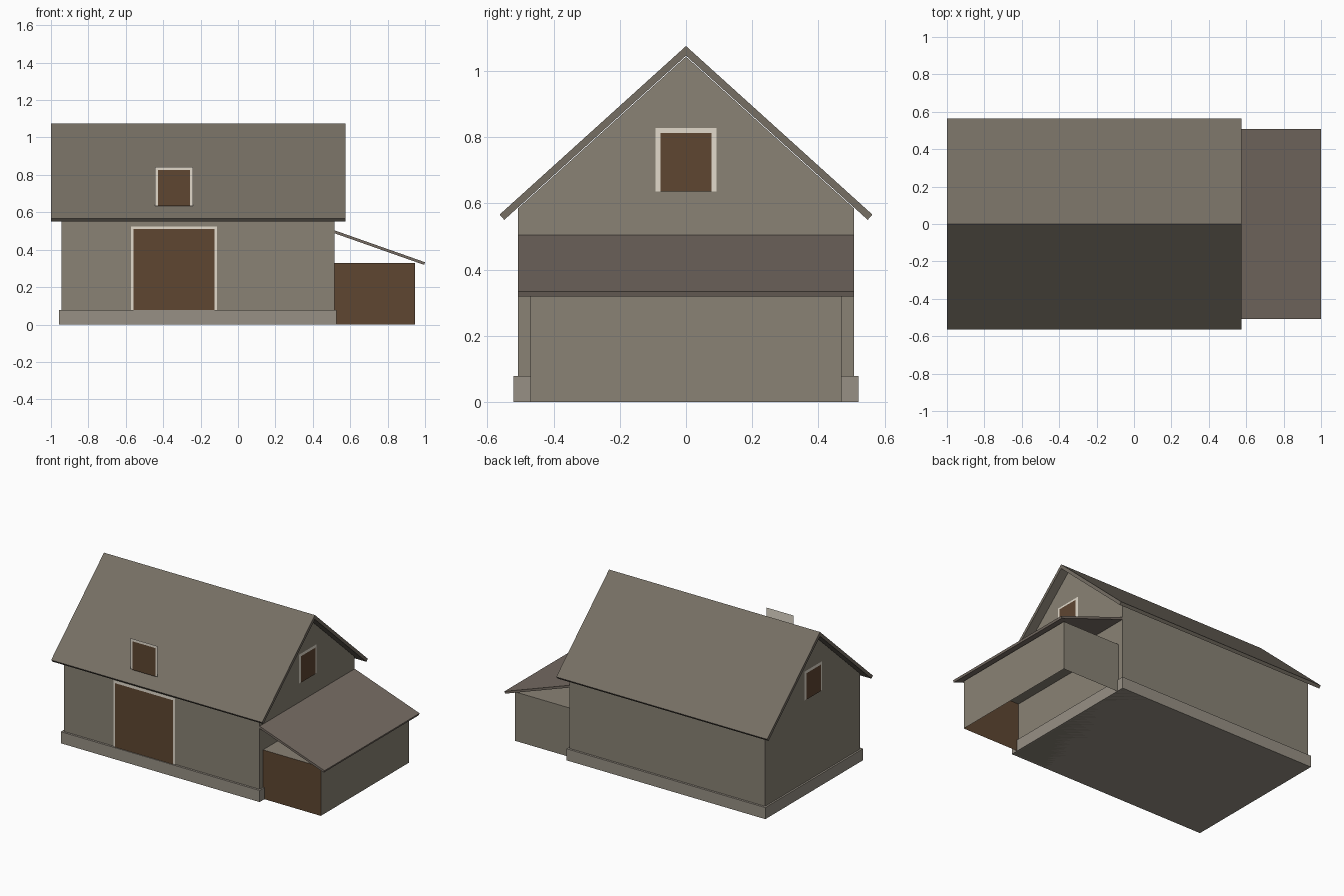
import bpy, bmesh
from mathutils import Vector

if "Cube" in bpy.data.objects:
    bpy.data.objects.remove(bpy.data.objects["Cube"])


def material(name, r, g, b):
    m = bpy.data.materials.new(name)
    m.diffuse_color = (r, g, b, 1)
    m.use_nodes = True
    m.node_tree.nodes["Principled BSDF"].inputs["Base Color"].default_value = m.diffuse_color
    return m


WALL = material("wall_plaster", 0.252, 0.225, 0.178)
STONE = material("base_stone", 0.310, 0.280, 0.232)
ROOF = material("roof_tile", 0.181, 0.158, 0.127)
SHED_ROOF = material("shed_roof_tile", 0.182, 0.150, 0.125)
WOOD = material("door_wood", 0.112, 0.061, 0.031)
TRIM = material("trim", 0.76, 0.70, 0.60)


def finish(name, bm, mat):
    mesh = bpy.data.meshes.new(name)
    bm.to_mesh(mesh)
    bm.free()
    mesh.materials.append(mat)
    obj = bpy.data.objects.new(name, mesh)
    bpy.context.collection.objects.link(obj)
    return obj


def sheet(name, points, mat):
    bm = bmesh.new()
    bm.faces.new([bm.verts.new(p) for p in points])
    return finish(name, bm, mat)


def prism(name, points, sweep, mat):
    """Extrude a planar outline along a vector."""
    bm = bmesh.new()
    face = bm.faces.new([bm.verts.new(p) for p in points])
    out = bmesh.ops.extrude_face_region(bm, geom=[face], use_keep_orig=True)
    verts = [v for v in out["geom"] if isinstance(v, bmesh.types.BMVert)]
    bmesh.ops.translate(bm, verts=verts, vec=Vector(sweep))
    bmesh.ops.recalc_face_normals(bm, faces=bm.faces)
    return finish(name, bm, mat)


def opening(name, centre, normal, half_w, z0, z1):
    """Flat trim panel with a slightly smaller wooden panel in front of it."""
    n = Vector(normal)
    side = Vector((0, 0, 1)).cross(n)
    for part, inset, gap, mat in (("frame", 0, 0.004, TRIM), ("panel", 0.015, 0.008, WOOD)):
        c = Vector(centre) + n * gap
        w = half_w - inset
        corners = [(-w, z0), (w, z0), (w, z1 - inset), (-w, z1 - inset)]
        sheet(f"{name}_{part}", [c + side * s + Vector((0, 0, z)) for s, z in corners], mat)


# Main house body with gables
X0, X1, HALF = -0.945, 0.516, 0.507
body = [(-HALF, 0), (HALF, 0), (HALF, 0.585), (0, 1.043), (-HALF, 0.585)]
prism("house_walls", [(X0, y, z) for y, z in body], (X1 - X0, 0, 0), WALL)

# Stone base
base = [(-0.957, -0.521), (0.526, -0.521), (0.526, 0.521), (-0.957, 0.521)]
prism("stone_base", [(x, y, 0) for x, y in base], (0, 0, 0.078), STONE)

# Gable roof
roof = [(0, 1.075), (0.563, 0.566), (0.549, 0.550), (0, 1.046), (-0.549, 0.550), (-0.563, 0.566)]
prism("main_roof", [(-1, y, z) for y, z in roof], (1.574, 0, 0), ROOF)

# Barn door, upright roof window and gable windows
opening("barn_door", (-0.342, -HALF, 0), (0, -1, 0), 0.231, 0.078, 0.525)
opening("roof_window", (-0.342, -HALF, 0), (0, -1, 0), 0.101, 0.635, 0.842)
opening("right_window", (X1, 0, 0), (1, 0, 0), 0.092, 0.635, 0.828)
opening("left_window", (X0, 0, 0), (-1, 0, 0), 0.092, 0.635, 0.828)

# Side shed: open underneath, wooden front
SX, SY, SZ = 0.947, 0.47, 0.33
sheet("shed_front", [(X1, -SY, 0), (SX, -SY, 0), (SX, -SY, SZ), (X1, -SY, SZ)], WOOD)
sheet("shed_side", [(SX, -SY, 0), (SX, SY, 0), (SX, SY, SZ), (SX, -SY, SZ)], WALL)
sheet("shed_back", [(SX, SY, 0), (X1, SY, 0), (X1, SY, SZ), (SX, SY, SZ)], WALL)
sheet("shed_ceiling", [(X1, -SY, SZ), (SX, -SY, SZ), (SX, SY, SZ), (X1, SY, SZ)], WALL)

# Sloping shed roof
slab = [(0.512, 0.505), (1.0, 0.333), (0.995, 0.319), (0.507, 0.491)]
prism("shed_roof", [(x, -HALF, z) for x, z in slab], (0, 2 * HALF, 0), SHED_ROOF)
